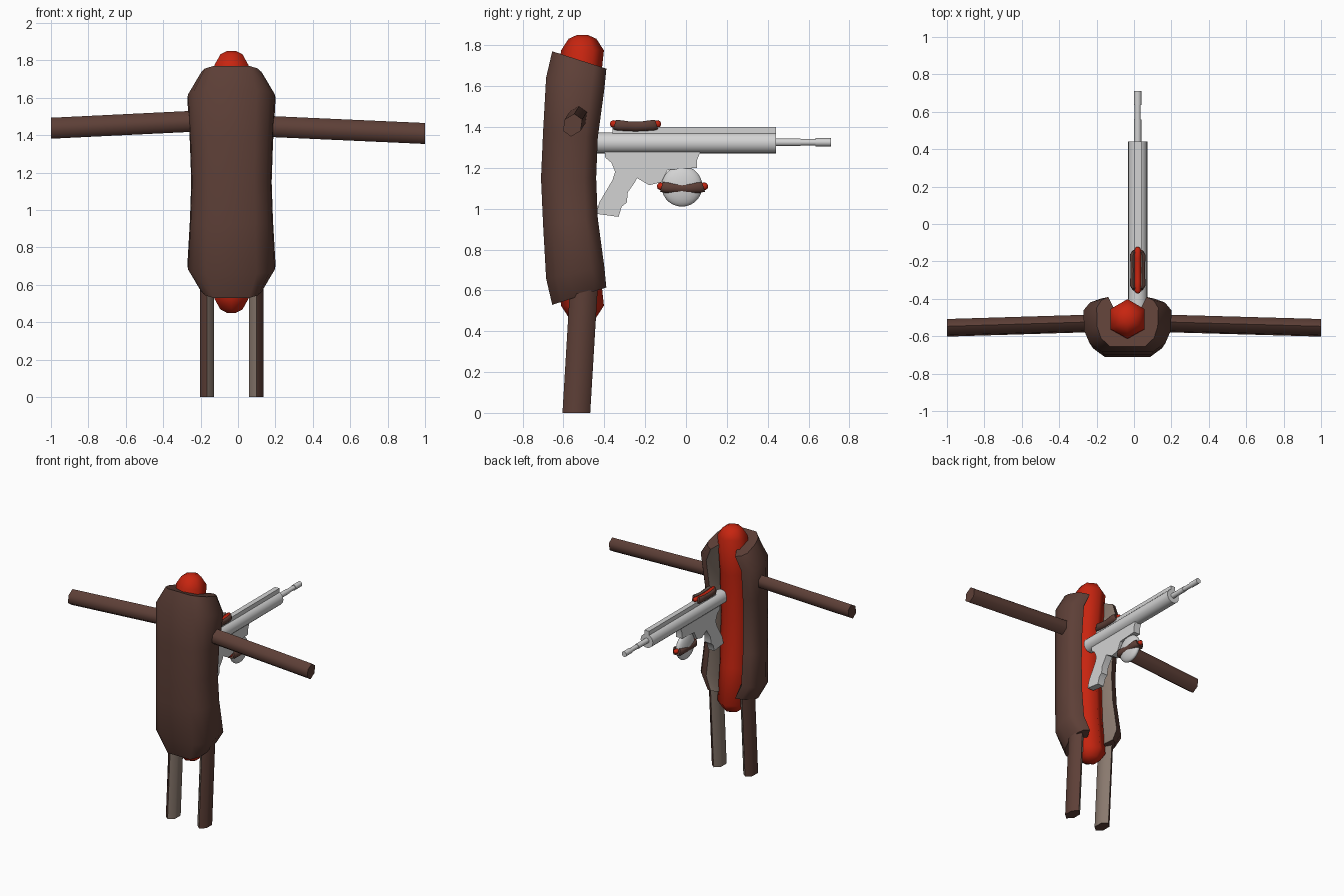
import bpy, bmesh, math
from mathutils import Vector, Matrix

cube = bpy.data.objects.get("Cube")
if cube:
    bpy.data.objects.remove(cube)


def material(name, rgb, rough=0.6):
    m = bpy.data.materials.new(name)
    m.use_nodes = True
    m.diffuse_color = (*rgb, 1)
    node = m.node_tree.nodes["Principled BSDF"]
    node.inputs["Base Color"].default_value = (*rgb, 1)
    node.inputs["Roughness"].default_value = rough
    return m


BROWN = material("crust brown", (0.11, 0.05, 0.038))
TAN = material("crumb tan", (0.25, 0.19, 0.155))
RED = material("sausage red", (0.57, 0.018, 0.005))
SILVER = material("silver", (0.65, 0.65, 0.65))


def finish(name, bm, mats, angle, matrix=None):
    bmesh.ops.recalc_face_normals(bm, faces=bm.faces)
    mesh = bpy.data.meshes.new(name)
    bm.to_mesh(mesh)
    bm.free()
    if matrix:
        mesh.transform(matrix)
    for m in mats:
        mesh.materials.append(m)
    ob = bpy.data.objects.new(name, mesh)
    bpy.context.collection.objects.link(ob)
    bpy.ops.object.select_all(action="DESELECT")
    ob.select_set(True)
    bpy.context.view_layer.objects.active = ob
    bpy.ops.object.shade_smooth_by_angle(angle=math.radians(angle))
    return ob


def loft(name, rings, mats, angle=40, second=(), matrix=None):
    """Skin closed rings; segments listed in second take the second material."""
    bm = bmesh.new()
    loops = [[bm.verts.new(p) for p in ring] for ring in rings]
    n = len(loops[0])
    for a, b in zip(loops, loops[1:]):
        for i in range(n):
            j = (i + 1) % n
            face = bm.faces.new((a[i], a[j], b[j], b[i]))
            face.material_index = 1 if i in second else 0
    bm.faces.new(loops[0])
    bm.faces.new(loops[-1])
    return finish(name, bm, mats, angle, matrix)


# Bun: half of a U-shaped section (share of half width, share of depth)
CX, MID = -0.035, 1.15
OUTER = [(0.57, 0), (0.86, 0.17), (0.98, 0.4), (1, 0.78), (0.85, 0.93), (0.62, 1)]
INNER = [(0.46, 0.8), (0.41, 0.42), (0, 0.24)]
HALF = OUTER + INNER
SECTION = HALF + [(-u, v) for u, v in reversed(HALF[:-1])]
# height above middle, slant, half width, back y, lip y
STATIONS = [(0.587, -0.32, 0.165, -0.655, -0.39),
            (0.465, -0.2, 0.236, -0.685, -0.4),
            (0.21, -0.1, 0.222, -0.7, -0.432),
            (0, 0, 0.215, -0.71, -0.44)]
STATIONS += [(-h, -k, w, b, l) for h, k, w, b, l in reversed(STATIONS[:-1])]


def bun(name, matrix=None):
    rings = []
    for h, k, w, back, lip in STATIONS:
        ring = []
        for u, v in SECTION:
            y = back + v * (lip - back)
            ring.append((CX + u * w, y, MID + h + k * (y + 0.55)))
        rings.append(ring)
    first = len(OUTER) - 1
    inside = range(first, len(SECTION) - 1 - first)
    loft(name, rings, [BROWN, TAN], 42, inside, matrix)


# Sausage: bent hexagonal rod with domed ends
def sausage(name, matrix=None):
    half = [(0.7, 0.028), (0.682, 0.068), (0.625, 0.105), (0.35, 0.105)]
    stations = half + [(0, 0.105)] + [(-h, r) for h, r in reversed(half)]
    rings = []
    for h, r in stations:
        cy = -0.55 + 0.043 * min(1, abs(h) / 0.625) ** 2
        rings.append([(CX + r * math.sin(a), cy + r * math.cos(a), MID + h)
                      for a in (i * math.pi / 3 for i in range(6))])
    loft(name, rings, [RED], 65, (), matrix)


bun("bun")
sausage("sausage")

# Miniature copies lying on the launcher, open side up
for label, y, z in (("sight", -0.247, 1.407), ("drum", -0.017, 1.102)):
    m = (Matrix.Translation((0.02, y, z)) @ Matrix.Rotation(math.pi / 2, 4, "X")
         @ Matrix.Scale(0.178, 4) @ Matrix.Translation((-CX, 0.55, -MID)))
    bun(label + "_bun", m)
    sausage(label + "_sausage", m)


# Limbs: hexagonal bars between two points
def hexagon(center, wide, tall):
    pts = [(0, 1), (1, 0.5), (1, -0.5), (0, -1), (-1, -0.5), (-1, 0.5)]
    return [Vector(center) + wide * a + tall * b for a, b in pts]


for name, x0, x1, z0, z1 in (("right_arm", -0.18, -1, 1.477, 1.437),
                             ("left_arm", 0.11, 1, 1.449, 1.409)):
    wide, tall = Vector((0, 0.043, 0)), Vector((0, 0.008, 0.056))
    loft(name, [hexagon((x0, -0.53, z0), wide, tall),
                hexagon((x1, -0.555, z1), wide, tall)], [BROWN], 65)

for name, x, inward in (("right_leg", -0.165, 1), ("left_leg", 0.098, -1)):
    wide, tall = Vector((0.038 * inward, 0, 0)), Vector((0, 0.068, 0))
    loft(name, [hexagon((x, -0.537, 0), wide, tall),
                hexagon((x, -0.498, 0.65), wide, tall)],
         [BROWN, TAN], 50, (0, 1, 2))


# Launcher tubes along y
GX = 0.02


def tube(name, y0, y1, z, r, sides=20):
    rings = [[(GX + r * math.cos(a), y, z + r * math.sin(a))
              for a in (i * math.tau / sides for i in range(sides))]
             for y in (y0, y1)]
    loft(name, rings, [SILVER])


tube("main_tube", -0.45, 0.44, 1.322, 0.051)
tube("barrel_base", 0.43, 0.56, 1.325, 0.019, 12)
tube("barrel_neck", 0.55, 0.64, 1.325, 0.016, 12)
tube("muzzle", 0.635, 0.71, 1.325, 0.02, 12)


# Flat parts: side outlines extruded across x
def plate(name, outline, half):
    rings = [[(GX + s * half, y, z) for y, z in outline] for s in (-1, 1)]
    loft(name, rings, [SILVER], 35)


plate("top_rail", [(-0.36, 1.35), (0.44, 1.35), (0.44, 1.4), (-0.36, 1.4)], 0.019)
plate("receiver_and_grip", [
    (-0.4, 1.29), (-0.395, 1.25), (-0.365, 1.225), (-0.347, 1.18),
    (-0.36, 1.14), (-0.425, 1.03), (-0.44, 0.975), (-0.33, 0.96),
    (-0.315, 1.01), (-0.29, 1.03), (-0.285, 1.08), (-0.25, 1.13),
    (-0.24, 1.15), (-0.18, 1.115), (-0.12, 1.13), (-0.09, 1.19),
    (0.055, 1.2), (0.055, 1.24), (0.075, 1.29)], 0.026)

# Rounded drum magazine
bm = bmesh.new()
bmesh.ops.create_uvsphere(bm, u_segments=24, v_segments=14, radius=0.1)
finish("drum_magazine", bm, [SILVER], 60,
       Matrix.Translation((GX, -0.02, 1.11)) @ Matrix.Diagonal((0.36, 1, 1, 1)))
